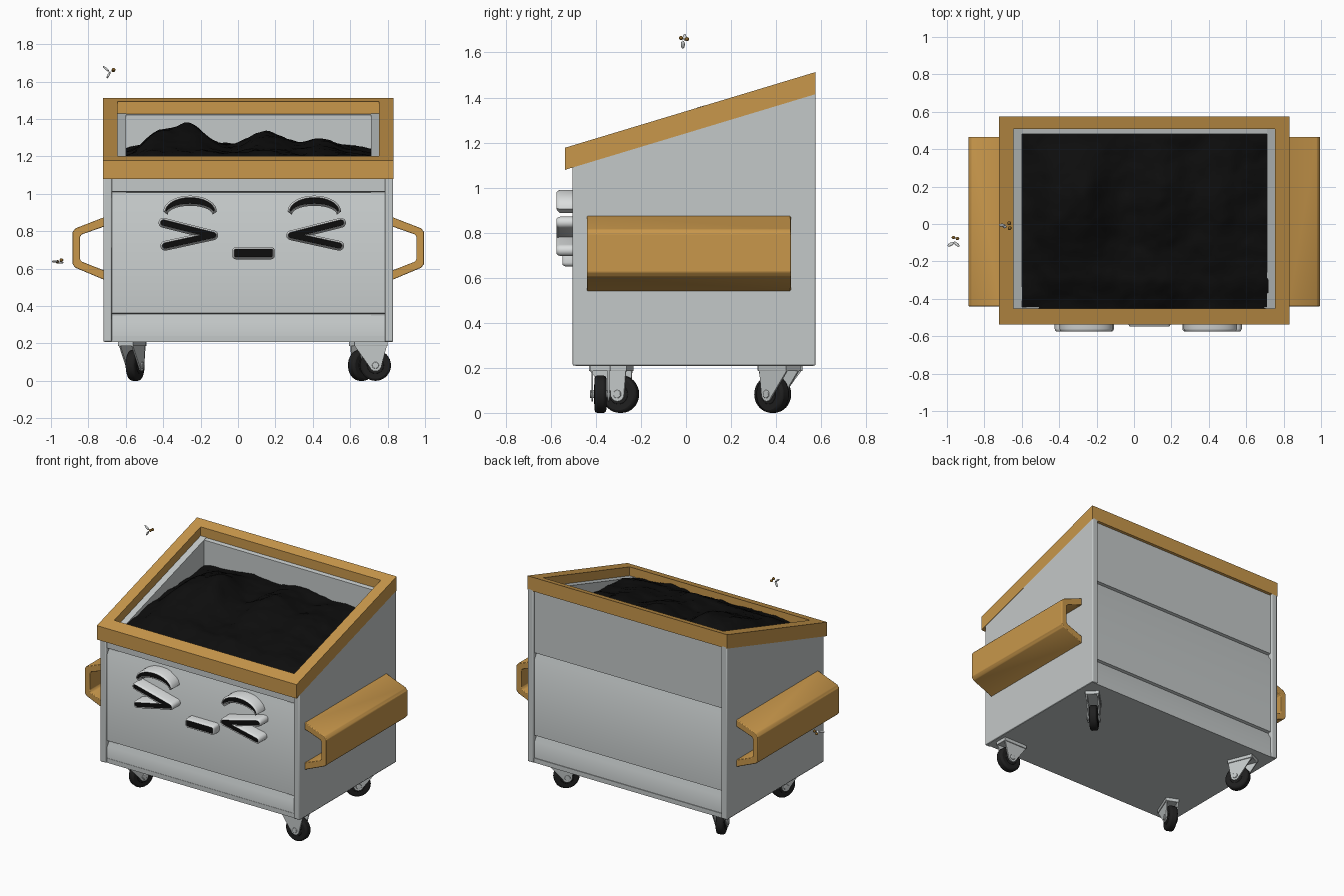
import bpy, bmesh, math
from mathutils import Matrix, Vector, noise

cube = bpy.data.objects.get("Cube")
if cube:
    bpy.data.objects.remove(cube, do_unlink=True)


def material(name, r, g, b):
    m = bpy.data.materials.new(name)
    m.use_nodes = True
    m.diffuse_color = (r, g, b, 1)
    m.node_tree.nodes["Principled BSDF"].inputs["Base Color"].default_value = (r, g, b, 1)
    return m


GREY = material("painted grey", .55, .58, .58)
PALE = material("pale grey", .70, .72, .72)
ORANGE = material("orange", .58, .31, .07)
SOIL = material("black rubbish", .004, .004, .004)
RUBBER = material("rubber", .014, .014, .014)
BROWN = material("fly brown", .24, .12, .02)
CX = .055          # middle of the bin
FACE_X = .076      # middle of the face
SLOPE = .302       # slope of the lid opening


def finish(name, bm, mats, bevel=0, matrix=None):
    bmesh.ops.recalc_face_normals(bm, faces=bm.faces)
    if matrix:
        bm.transform(matrix)
    me = bpy.data.meshes.new(name)
    bm.to_mesh(me)
    bm.free()
    for m in mats:
        me.materials.append(m)
    ob = bpy.data.objects.new(name, me)
    bpy.context.collection.objects.link(ob)
    if bevel:
        mod = ob.modifiers.new("bevel", "BEVEL")
        mod.width, mod.segments, mod.limit_method = bevel, 2, "ANGLE"
    bpy.ops.object.select_all(action="DESELECT")
    ob.select_set(True)
    bpy.context.view_layer.objects.active = ob
    bpy.ops.object.shade_smooth_by_angle(angle=math.radians(35))
    return ob


def prism(name, profile, a, b, axis, mat, bevel=0, matrix=None):
    """Extrude a 2D profile from a to b along X (profile y,z) or Y (profile x,z)."""
    bm = bmesh.new()
    place = (lambda t, u, v: (t, u, v)) if axis == "X" else (lambda t, u, v: (u, t, v))
    ends = [[bm.verts.new(place(t, u, v)) for u, v in profile] for t in (a, b)]
    n = len(profile)
    bm.faces.new(ends[0])
    bm.faces.new(ends[1])
    for i in range(n):
        j = (i + 1) % n
        bm.faces.new((ends[0][i], ends[0][j], ends[1][j], ends[1][i]))
    return finish(name, bm, [mat], bevel, matrix)


def rim_z(y):
    return 1.177 + SLOPE * (y + .537)


def sloped(y0, y1, bottom, drop=0):
    """Side profile whose top follows the opening; bottom None keeps it parallel."""
    low = [(y, rim_z(y) - .098 if bottom is None else bottom) for y in (y0, y1)]
    return low + [(y, rim_z(y) - drop) for y in (y1, y0)]


# Bin: side walls, linings, grooved front and back, floor
for side, s in (("right", -1), ("left", 1)):
    prism(side + "_wall", sloped(-.503, .575, .21, .085), CX + s * .73, CX + s * .775, "X", GREY, .006)
    prism(side + "_lining", sloped(-.47, .54, .22, .062), CX + s * .655, CX + s * .735, "X", GREY)


def panel(name, outer, inner, grooves):
    d = .02 if inner > outer else -.02
    pts = [(outer, .21)]
    for z in grooves:
        pts += [(outer, z - .035), (outer + d, z - .005), (outer + d, z + .003), (outer, z + .008)]
    pts += [(outer, rim_z(outer) - .07), (inner, rim_z(inner) - .062), (inner, .21)]
    prism(name, pts, CX - .735, CX + .735, "X", GREY)


panel("front_panel", -.488, -.445, (.355, 1.005))
panel("back_panel", .56, .48, (.39, .97))
prism("floor", [(-.49, .208), (.565, .208), (.565, .24), (-.49, .24)], CX - .77, CX + .77, "X", GREY)

# Orange rim around the sloping opening
for side, s in (("right", -1), ("left", 1)):
    prism(side + "_rim", sloped(-.537, .575, None), CX + s * .70, CX + s * .776, "X", ORANGE)
prism("front_rim", sloped(-.537, -.453, None), CX - .70, CX + .70, "X", ORANGE)
prism("back_rim", sloped(.507, .575, None), CX - .70, CX + .70, "X", ORANGE)

# Lifting sleeves on both sides
channel = [(.77, .875), (.925, .815), (.94, .795), (.94, .625), (.925, .605), (.77, .54),
           (.77, .59), (.89, .637), (.90, .65), (.90, .77), (.89, .783), (.77, .825)]
for side, s in (("right", -1), ("left", 1)):
    prism(side + "_sleeve", [(CX + s * x, z) for x, z in channel], -.44, .465, "Y", ORANGE, .004)

# Heaped rubbish
bm = bmesh.new()
bmesh.ops.create_grid(bm, x_segments=70, y_segments=50, size=1)
bumps = [(-.27, .12, .15, .13), (-.45, .05, .09, .08), (.15, .15, .12, .09), (.45, .1, .14, .05)]
for v in bm.verts:
    x, y = CX + v.co.x * .665, .018 + v.co.y * .47
    z = 1.17 + .07 * (y + .45) + .03 * (1 - v.co.x ** 4)
    for bx, by, w, h in bumps:
        z += h * math.exp(-((x - bx) / w) ** 2 - ((y - by) / .26) ** 2)
    z += .022 * noise.fractal(Vector((x * 5, y * 5, 3)), 1, 2, 4)
    if y < -.3:
        z -= .04 * (-.3 - y) / .15
    v.co = (x, y, z)
finish("rubbish_heap", bm, [SOIL])


# Face: raised pale shapes with black inset fronts
def face_part(name, outline, front=-.56):
    bm = bmesh.new()
    f = bm.faces.new([bm.verts.new((x, -.48, z)) for x, z in outline])
    f.normal_update()
    if f.normal.y > 0:
        f.normal_flip()
    new = bmesh.ops.extrude_face_region(bm, geom=[f])["geom"]
    for v in new:
        if isinstance(v, bmesh.types.BMVert):
            v.co.y = front
    top = next(g for g in new if isinstance(g, bmesh.types.BMFace))
    bm.normal_update()
    for width, depth in ((.004, .009), (.005, .005), (.002, -.006)):
        bmesh.ops.inset_region(bm, faces=[top], thickness=width, depth=depth, use_even_offset=True)
    top.material_index = 1
    finish(name, bm, [PALE, SOIL])


def arc(cx, cz, rx, rz, start, end, n):
    steps = [math.radians(start + (end - start) * i / n) for i in range(n + 1)]
    return [(cx + rx * math.cos(t), cz + rz * math.sin(t)) for t in steps]


def chevron(s):
    """Rounded arrow pointing to the middle of the face."""
    r = .026
    ends, tip = [(.41, .845), (.40, .722)], (.225, .778)
    tip = (.218 - .075, tip[1])
    ends = [(x, z) for x, z in ends]
    a1 = math.degrees(math.atan2(ends[0][1] - tip[1], ends[0][0] - tip[0]))
    a2 = math.degrees(math.atan2(ends[1][1] - tip[1], ends[1][0] - tip[0]))
    half, mid = math.radians((a1 - a2) / 2), math.radians((a1 + a2) / 2)
    reach = r / math.sin(half)
    pts = arc(*ends[0], r, r, a1 - 90, a1 + 90, 8)
    pts += arc(*tip, r, r, a1 + 90, a2 + 270, 8)
    pts += arc(*ends[1], r, r, a2 - 90, a2 + 90, 8)
    pts.append((tip[0] + reach * math.cos(mid), tip[1] + reach * math.sin(mid)))
    return [(FACE_X + s * (x + .065), z) for x, z in pts]


for side, s in (("right", -1), ("left", 1)):
    brow = arc(.332, .905, .143, .085, 0, 180, 18) + arc(.332, .888, .12, .048, 180, 0, 14)
    face_part(side + "_brow", [(FACE_X + s * x, z) for x, z in brow])
    face_part(side + "_eye", chevron(s))
mouth = []
for cx, cz, a in ((.178, .697, 0), (-.012, .697, 90), (-.012, .668, 180), (.178, .668, 270)):
    mouth += arc(cx, cz, .018, .018, a, a + 90, 4)
face_part("mouth", mouth, -.535)


# Casters: plate, fork, tyre and hub
def cylinder(name, radius, width, mat, matrix, bevel=0):
    bm = bmesh.new()
    bmesh.ops.create_cone(bm, cap_ends=True, segments=32, radius1=radius, radius2=radius, depth=width)
    turn = Matrix.Translation((0, 0, .083)) @ Matrix.Rotation(math.pi / 2, 4, "Y")
    finish(name, bm, [mat], bevel, matrix @ turn)


casters = [("front_left", .735, -.38, 90, .025), ("front_right", -.55, -.29, -22, -.045),
           ("back_left", .66, .385, -45, .04), ("back_right", -.55, .385, 22, .035)]
for name, x, y, angle, k in casters:
    m = Matrix.Translation((x, y, 0)) @ Matrix.Rotation(math.radians(angle), 4, "Z")
    cylinder(name + "_tyre", .083, .052, RUBBER, m, .012)
    cylinder(name + "_hub", .045, .056, RUBBER, m, .003)
    cylinder(name + "_axle", .018, .092, GREY, m, .003)
    fork = arc(0, .083, .032, .032, 200, 340, 6) + [(k + .085, .185), (k + .085, .2), (k - .085, .2), (k - .085, .185)]
    for s in (-1, 1):
        prism(name + "_fork", fork, s * .032, s * .04, "X", GREY, 0, m)
    plate = [(k - .09, .185), (k + .09, .185), (k + .09, .212), (k - .09, .212)]
    prism(name + "_plate", plate, -.045, .045, "X", GREY, .003, m)


# Flies: two-part brown bodies with pale wings
def blob(name, place, size, mat, tilt=0, yaw=0):
    bm = bmesh.new()
    bmesh.ops.create_uvsphere(bm, u_segments=12, v_segments=8, radius=1)
    m = Matrix.Translation(place) @ Matrix.Rotation(yaw, 4, "Z") @ Matrix.Rotation(tilt, 4, "Y")
    finish(name, bm, [mat], 0, m @ Matrix.Diagonal((*size, 1)))


blob("upper_fly_head", (-.665, -.022, 1.664), (.01, .01, .009), BROWN)
blob("upper_fly_body", (-.667, .004, 1.659), (.01, .01, .009), BROWN)
blob("upper_fly_wing_a", (-.705, -.006, 1.668), (.022, .008, .006), PALE, .7)
blob("upper_fly_wing_b", (-.692, -.014, 1.635), (.02, .009, .006), PALE, -1.1)
blob("lower_fly_head", (-.965, -.072, .636), (.01, .009, .009), BROWN)
blob("lower_fly_body", (-.944, -.078, .646), (.01, .009, .009), BROWN)
blob("lower_fly_wing_a", (-.979, -.108, .638), (.02, .009, .006), PALE, 0, .5)
blob("lower_fly_wing_b", (-.948, -.108, .632), (.02, .008, .006), PALE, 0, -.7)
